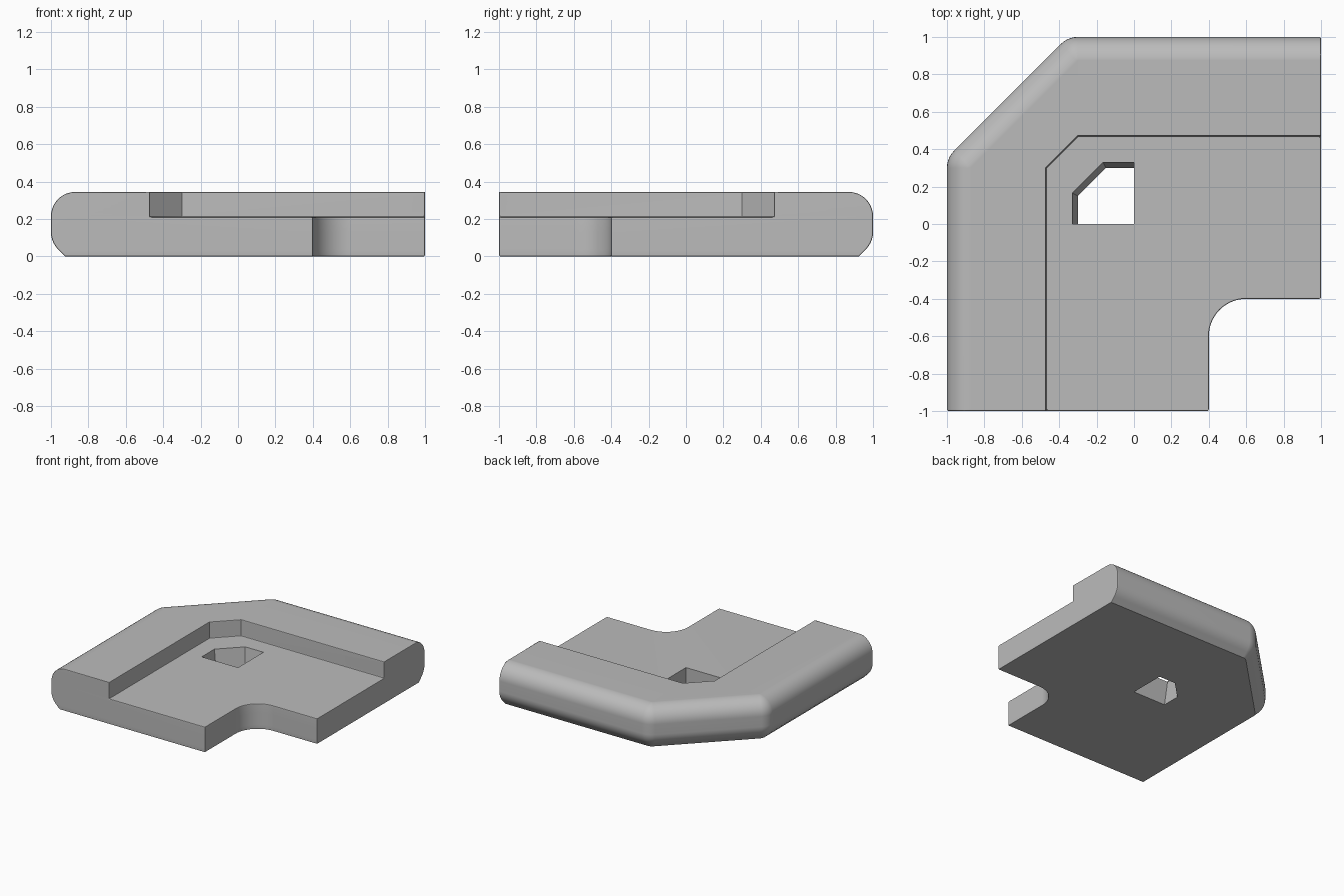
import bpy, bmesh
from math import sin, cos, radians

if "Cube" in bpy.data.objects:
    bpy.data.objects.remove(bpy.data.objects["Cube"])

grey = bpy.data.materials.new("plain grey")
grey.use_nodes = True
colour = (0.5, 0.5, 0.5, 1)
grey.diffuse_color = colour
grey.node_tree.nodes["Principled BSDF"].inputs["Base Color"].default_value = colour


def arc(cx, cy, r, a0, a1, n):
    angles = [radians(a0 + (a1 - a0) * i / n) for i in range(n + 1)]
    return [(cx + r * cos(a), cy + r * sin(a)) for a in angles]


def loft(name, rings):
    """Closed solid through stacked outlines of equal length: (outline, z)."""
    bm = bmesh.new()
    loops = [[bm.verts.new((x, y, z)) for x, y in pts] for pts, z in rings]
    for low, high in zip(loops, loops[1:]):
        for i in range(len(low)):
            j = (i + 1) % len(low)
            bm.faces.new((low[i], low[j], high[j], high[i]))
    bm.faces.new(loops[0])
    bm.faces.new(loops[-1])
    bmesh.ops.recalc_face_normals(bm, faces=bm.faces[:])
    mesh = bpy.data.meshes.new(name)
    bm.to_mesh(mesh)
    bm.free()
    mesh.materials.append(grey)
    obj = bpy.data.objects.new(name, mesh)
    bpy.context.collection.objects.link(obj)
    return obj


# Plan outline: rounded outer sides shrink by d, the cut sides stay put
R = 0.13


def outline(d):
    r = max(R - d, 0.004)
    return (arc(-1 + R, 0.30, r, 180, 135, 5) + arc(-0.30, 1 - R, r, 135, 90, 5)
            + [(1, 1 - R + r), (1, -0.4)]
            + arc(0.6, -0.6, 0.2, 90, 180, 14)
            + [(0.4, -1), (-1 + R - r, -1)])


# Edge profile: 45 degree underside, then round side up to the flat top
HEIGHT = 0.345
profile = [(0.076, 0)]
profile += [(R - x, R + z) for x, z in arc(0, 0, R, -45, 0, 5)]
profile += [(R - x, HEIGHT - R + z) for x, z in arc(0, 0, R, 0, 90, 10)]
block = loft("corner_block", [(outline(d), z) for d, z in profile])

# Sunken corner seat
seat = [(-0.47, -2), (-0.47, 0.30), (-0.30, 0.47), (2, 0.47), (2, -2)]
seat_cutter = loft("seat_cutter", [(seat, 0.21), (seat, 1)])


# Hole through the floor with sloping outer walls
def hole(s):
    return [(0, 0), (-s, 0), (-s, s / 2), (-s / 2, s), (0, s)]


hole_cutter = loft("hole_cutter", [(hole(0.27), -0.21), (hole(0.33), 0.21),
                                   (hole(0.33), 0.3)])


def cut(cutter):
    mod = block.modifiers.new(cutter.name, "BOOLEAN")
    mod.operation = "DIFFERENCE"
    mod.solver = "EXACT"
    mod.object = cutter
    cutter.hide_render = True
    cutter.hide_set(True)


cut(seat_cutter)
bevel = block.modifiers.new("softened_edges", "BEVEL")
bevel.width = 0.008
bevel.segments = 2
bevel.limit_method = "ANGLE"
bevel.angle_limit = radians(60)
bevel.use_clamp_overlap = False
cut(hole_cutter)

# Bake the cuts, then shade smooth with crisp edges
bpy.context.view_layer.objects.active = block
block.select_set(True)
for mod in list(block.modifiers):
    bpy.ops.object.modifier_apply(modifier=mod.name)
for cutter in (seat_cutter, hole_cutter):
    bpy.data.objects.remove(cutter)
bpy.ops.object.shade_smooth_by_angle(angle=radians(30))
normals = block.modifiers.new("flat_normals", "WEIGHTED_NORMAL")
normals.keep_sharp = True
